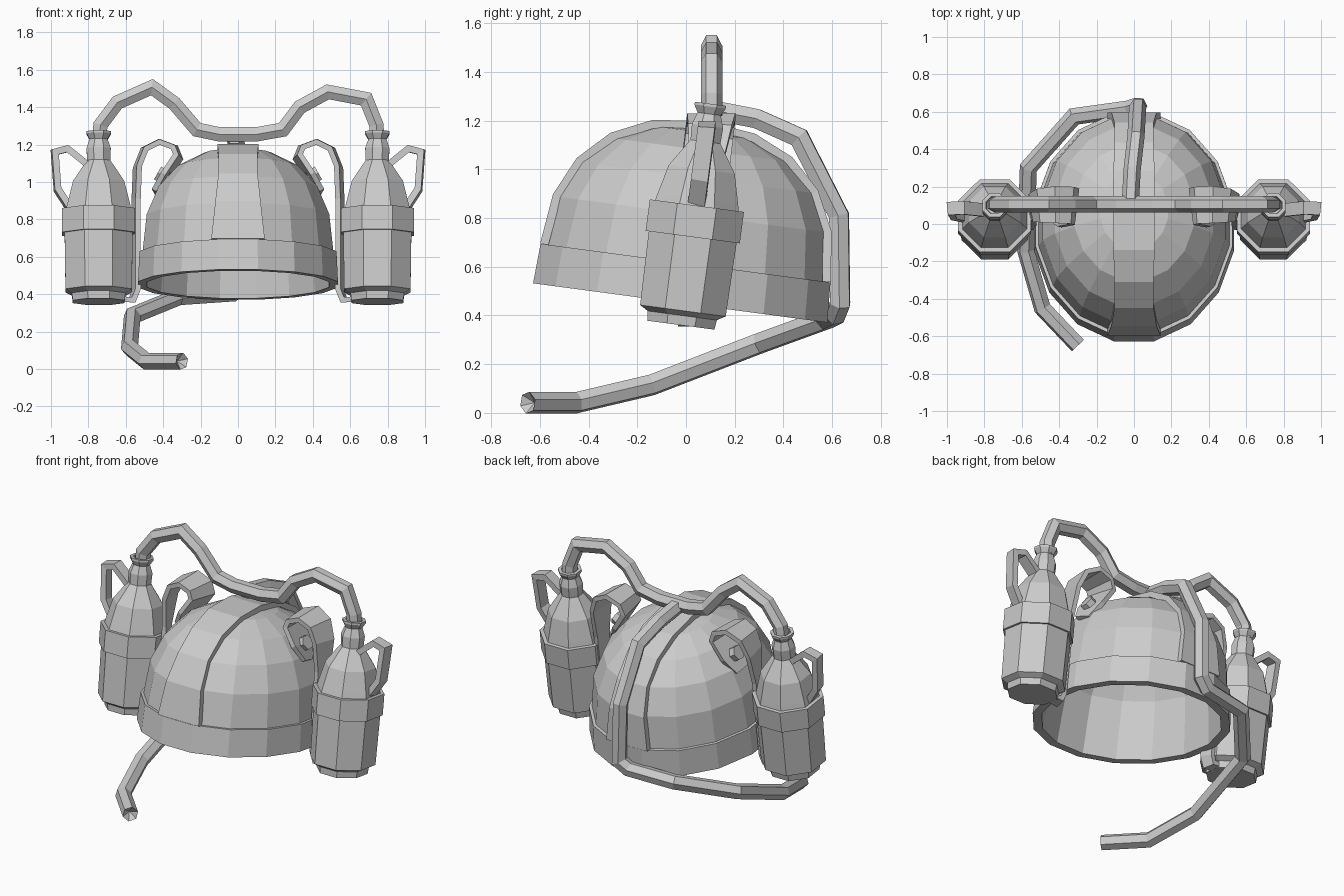
import bpy, bmesh
from math import sin, cos, pi, radians
from mathutils import Vector, Matrix

cube = bpy.data.objects.get("Cube")
if cube:
    bpy.data.objects.remove(cube)

grey = bpy.data.materials.new("plain grey")
grey.use_nodes = True
COLOUR = (0.6, 0.6, 0.6, 1)
grey.diffuse_color = COLOUR
grey.node_tree.nodes["Principled BSDF"].inputs["Base Color"].default_value = COLOUR

# Helmet and bottles lean back together
LEAN = Matrix.Rotation(radians(-7.6), 4, 'X')


def finish(name, bm, matrix=Matrix()):
    """Turn a bmesh into a flat-shaded grey object."""
    bmesh.ops.remove_doubles(bm, verts=bm.verts, dist=0.0005)
    bmesh.ops.transform(bm, matrix=matrix, verts=bm.verts)
    bmesh.ops.recalc_face_normals(bm, faces=bm.faces)
    mesh = bpy.data.meshes.new(name)
    bm.to_mesh(mesh)
    bm.free()
    mesh.materials.append(grey)
    obj = bpy.data.objects.new(name, mesh)
    bpy.context.collection.objects.link(obj)
    return obj


def bridge(bm, a, b):
    for i in range(len(a)):
        j = (i + 1) % len(a)
        bm.faces.new((a[i], a[j], b[j], b[i]))


def lathe(name, profile, sides, matrix, depth=1.0):
    """Revolve (radius, height) points, with a flat side facing the front."""
    bm = bmesh.new()
    rings = []
    for r, z in profile:
        angles = [(i + 0.5) * 2 * pi / sides for i in range(sides)]
        rings.append([bm.verts.new((r * cos(a), r * depth * sin(a), z)) for a in angles])
    for a, b in zip(rings, rings[1:]):
        bridge(bm, a, b)
    return finish(name, bm, matrix)


def sweep(name, path, section, side, matrix=Matrix(), widths=None, hollow=False):
    """Carry a section along a path with true mitred corners."""
    pts = [Vector(p) for p in path]
    dirs = [(b - a).normalized() for a, b in zip(pts, pts[1:])]
    side = Vector(side)
    side = (side - dirs[0] * side.dot(dirs[0])).normalized()
    up = dirs[0].cross(side)
    ring = [pts[0] + side * u + up * v for u, v in section]
    bm = bmesh.new()
    rings = [[bm.verts.new(c) for c in ring]]
    for i, p in enumerate(pts[1:], 1):
        d = dirs[i - 1]
        n = (d + dirs[min(i, len(dirs) - 1)]).normalized()
        ring = [c + d * ((p - c).dot(n) / d.dot(n)) for c in ring]
        rings.append([bm.verts.new(c) for c in ring])
    # Optional width factor at each path point, along the side direction
    for p, verts, w in zip(pts, rings, widths or []):
        for v in verts:
            v.co += side * ((w - 1) * (v.co - p).dot(side))
    for a, b in zip(rings, rings[1:]):
        bridge(bm, a, b)
    bm.faces.new(rings[0])
    cap = bm.faces.new(rings[-1])
    if hollow:
        centre = bmesh.ops.poke(bm, faces=[cap])["verts"][0]
        centre.co -= dirs[-1] * 0.04
    return finish(name, bm, matrix)


def rect(w, h):
    return [(-w / 2, -h / 2), (w / 2, -h / 2), (w / 2, h / 2), (-w / 2, h / 2)]


def hexagon(r):
    return [(r * cos(i * pi / 3), r * sin(i * pi / 3)) for i in range(6)]


def dome(r, h):
    """Quarter profile from rim to crown, a little fuller than an ellipse."""
    angles = [i * pi / 10 for i in range(5)]
    return [(r * cos(a) ** 0.88, h * sin(a) ** 0.88) for a in angles] + [(0, h)]


# Helmet shell: rim band, outer dome, inner dome
helmet = Matrix.Translation((0, -0.002, 0.615)) @ LEAN
rim = [(0.495, -0.165), (0.545, -0.165), (0.537, 0)]
lathe("helmet_shell", rim + dome(0.52, 0.565) + dome(0.48, 0.525)[::-1] + rim[:1],
      16, helmet, 1.14)

# Raised strip over the crown, flaring towards the rim
half = dome(0.585, 0.572)
arch = [(0, -r, z) for r, z in half] + [(0, r, z) for r, z in half[-2::-1]]
flare = [1.3, 1.1, 0.95, 0.95, 1, 1]
sweep("crown_strip", arch, rect(0.22, 0.035), (1, 0, 0), helmet, flare + flare[-2::-1])

# Bottles, handles and brackets on both sides
body = [(0, -0.005), (0.15, -0.005), (0.155, 0.035), (0.192, 0.055), (0.197, 0.37), (0.19, 0.48),
        (0.18, 0.52), (0.148, 0.64), (0.085, 0.73), (0.067, 0.755), (0.07, 0.82),
        (0.052, 0.87), (0.07, 0.9), (0.07, 0.912), (0.05, 0.912), (0.045, 0.88), (0, 0.88)]
label = [(0.185, 0.36), (0.211, 0.36), (0.211, 0.49), (0.175, 0.49)]
handle = [(0.79, 1.08), (0.85, 1.13), (0.91, 1.178), (0.98, 1.16), (0.965, 0.96), (0.9, 0.86)]
strap = [(0.63, 0.375), (0.565, 0.37), (0.545, 0.42), (0.545, 0.9), (0.538, 1.08), (0.5, 1.175),
         (0.42, 1.215), (0.34, 1.185), (0.32, 1.135), (0.39, 1.03), (0.44, 0.94)]
strap_widths = [0.4, 0.4, 0.4, 0.5, 0.85, 1, 1.1, 1.1, 1.1, 1.1, 0.55]
for s, word in ((1, "left"), (-1, "right")):
    base = Matrix.Translation((s * 0.745, -0.02, 0.365)) @ LEAN
    lathe(word + "_bottle", body, 8, base)
    lathe(word + "_bottle_band", label + label[:1], 8, base)
    sweep(word + "_bottle_handle", [(s * x, 0.03 + 0.13 * (z - 0.75), z) for x, z in handle],
          rect(0.07, 0.035), (0, 1, 0))
    sweep(word + "_bracket", [(s * x, 0.03 + 0.12 * (z - 0.6), z) for x, z in strap],
          rect(0.18, 0.028), (0, 1, 0), widths=strap_widths)
    sweep(word + "_bracket_bolt", [(s * 0.38, 0.085, 1.02), (s * 0.43, 0.085, 1.048)],
          hexagon(0.045), (0, 1, 0))

# Hose joining the two bottles over the crown
top_hose = [(-0.745, 1.22), (-0.735, 1.305), (-0.645, 1.425), (-0.46, 1.507), (-0.34, 1.42),
            (-0.22, 1.28), (-0.1, 1.255), (0.1, 1.255), (0.24, 1.28), (0.33, 1.4),
            (0.48, 1.482), (0.685, 1.443), (0.74, 1.305), (0.745, 1.22)]
sweep("bottle_hose", [(x, 0.105, z) for x, z in top_hose], hexagon(0.044), (0, 1, 0))

# Drinking hose down the back and round to the mouth
drink_hose = [(-0.02, 0.1, 1.245), (-0.01, 0.29, 1.208), (0.01, 0.465, 1.13), (0.02, 0.628, 0.81),
              (0.025, 0.633, 0.45), (-0.03, 0.615, 0.405), (-0.32, 0.575, 0.385),
              (-0.565, 0.3, 0.285), (-0.58, -0.14, 0.115), (-0.49, -0.45, 0.042),
              (-0.3, -0.65, 0.042)]
sweep("drinking_hose", drink_hose, hexagon(0.046), (1, 0, 0), hollow=True)
